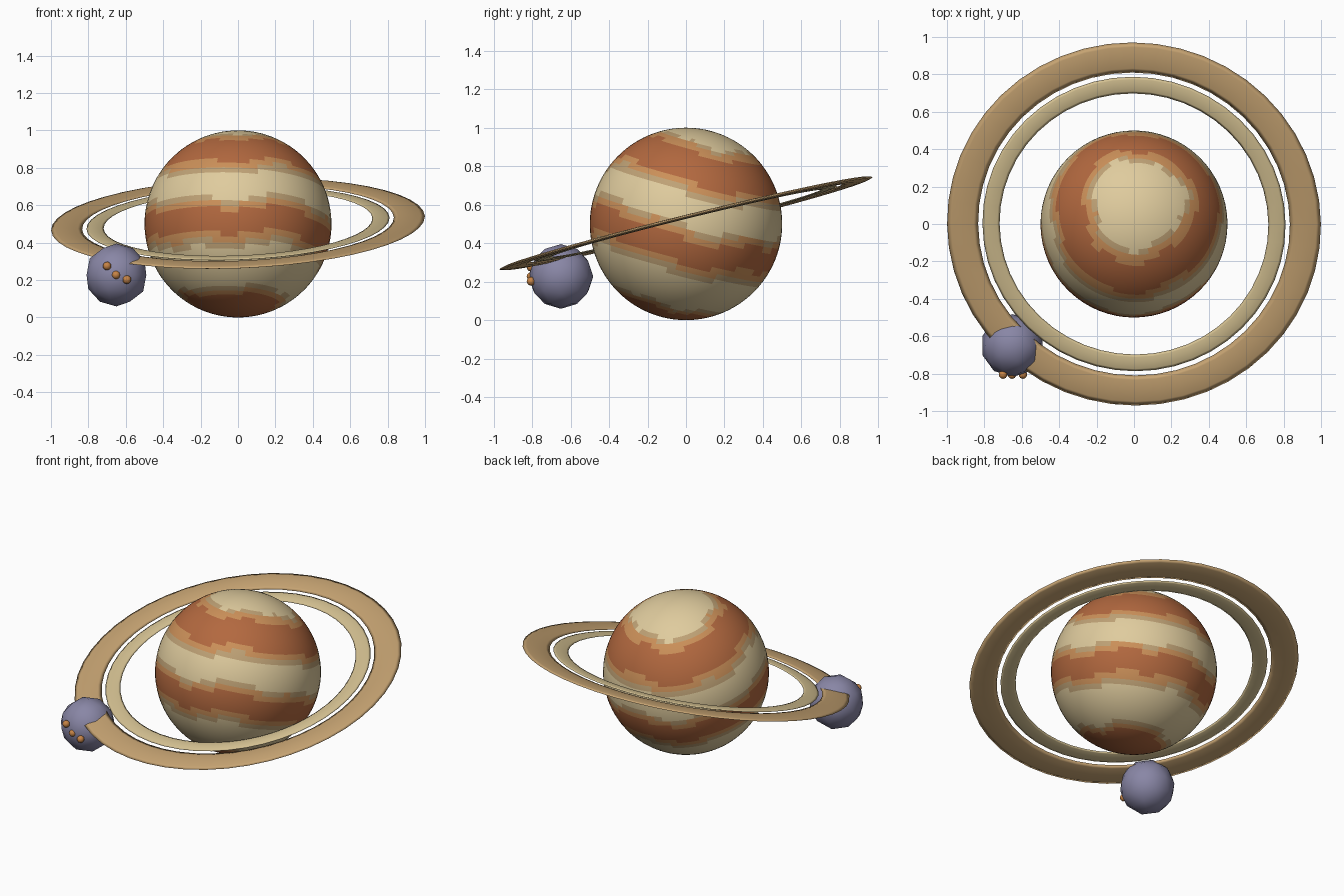
import bpy
import bmesh
from math import asin, atan2, cos, degrees, pi, radians, sin
from mathutils import Matrix

cube = bpy.data.objects.get("Cube")
if cube:
    bpy.data.objects.remove(cube, do_unlink=True)


def material(name, rgb):
    mat = bpy.data.materials.new(name)
    mat.use_nodes = True
    mat.diffuse_color = (*rgb, 1)
    bsdf = mat.node_tree.nodes["Principled BSDF"]
    bsdf.inputs["Base Color"].default_value = (*rgb, 1)
    bsdf.inputs["Roughness"].default_value = 0.8
    return mat


cream = material("cream", (0.74, 0.60, 0.34))
tan = material("tan", (0.52, 0.36, 0.18))
light_orange = material("light_orange", (0.60, 0.28, 0.10))
rust = material("rust", (0.45, 0.14, 0.05))
ring_tan = material("ring_tan", (0.57, 0.37, 0.17))
ring_cream = material("ring_cream", (0.67, 0.54, 0.29))
moon_grey = material("moon_grey", (0.25, 0.24, 0.38))
amber = material("amber", (0.57, 0.23, 0.06))


def add_object(name, bm, mats, location, rotation=(0, 0, 0)):
    """Turn a bmesh into a smooth-shaded object."""
    for face in bm.faces:
        face.smooth = True
    mesh = bpy.data.meshes.new(name)
    bm.to_mesh(mesh)
    bm.free()
    for mat in mats:
        mesh.materials.append(mat)
    obj = bpy.data.objects.new(name, mesh)
    obj.location = location
    obj.rotation_euler = [radians(a) for a in rotation]
    bpy.context.collection.objects.link(obj)
    return obj


# Planet: latitude bands with wavy edges, stepped along the faces
CREAM, TAN, ORANGE, RUST = range(4)
BANDS = [(61, CREAM), (58, TAN), (52, ORANGE), (30, RUST), (25, ORANGE),
         (21, TAN), (4, CREAM), (1, TAN), (-3, ORANGE), (-18, RUST),
         (-23, ORANGE), (-27, TAN), (-55, CREAM), (-58, TAN),
         (-62, ORANGE), (-91, RUST)]


def band_colour(point):
    lon = atan2(point.y, point.x)
    lat = degrees(asin(point.normalized().z))
    if abs(lat) < 80:
        lat += 2.5 * sin(3 * lon + 1) + 1.5 * sin(7 * lon)
    return next((colour for low, colour in BANDS if lat > low), RUST)


bm = bmesh.new()
bmesh.ops.create_uvsphere(bm, u_segments=64, v_segments=48, radius=0.5)
for face in bm.faces:
    face.material_index = band_colour(face.calc_center_median())
add_object("planet", bm, [cream, tan, light_orange, rust], (0, 0, 0.5), (-14.5, 3, 0))


# Rings: flattened tori, tilted against the planet
def add_ring(name, major, minor, thickness, mat, segments=48, sides=8):
    bm = bmesh.new()
    profile = []
    for i in range(sides):
        a = 2 * pi * i / sides
        profile.append(bm.verts.new((major + minor * cos(a), 0, thickness * sin(a))))
    edges = [bm.edges.new((profile[i], profile[(i + 1) % sides])) for i in range(sides)]
    bmesh.ops.spin(bm, geom=profile + edges, cent=(0, 0, 0), axis=(0, 0, 1),
                   angle=2 * pi, steps=segments, use_merge=True)
    bmesh.ops.remove_doubles(bm, verts=bm.verts, dist=0.0001)
    bmesh.ops.recalc_face_normals(bm, faces=bm.faces)
    add_object(name, bm, [mat], (0, 0, 0.503), (13.9, -2.2, 0))


add_ring("outer_ring", 0.917, 0.083, 0.009, ring_tan)
add_ring("inner_ring", 0.765, 0.046, 0.006, ring_cream)


# Moon with three small bumps on its front
def add_ball(name, radius, detail, mat, location):
    bm = bmesh.new()
    bmesh.ops.create_icosphere(bm, subdivisions=detail, radius=radius,
                               matrix=Matrix.Identity(4))
    add_object(name, bm, [mat], location)


add_ball("moon", 0.168, 2, moon_grey, (-0.65, -0.65, 0.227))
for i, (x, z) in enumerate([(-0.70, 0.275), (-0.652, 0.227), (-0.594, 0.202)]):
    add_ball(f"moon_bump_{i + 1}", 0.023, 2, amber, (x, -0.805, z))
